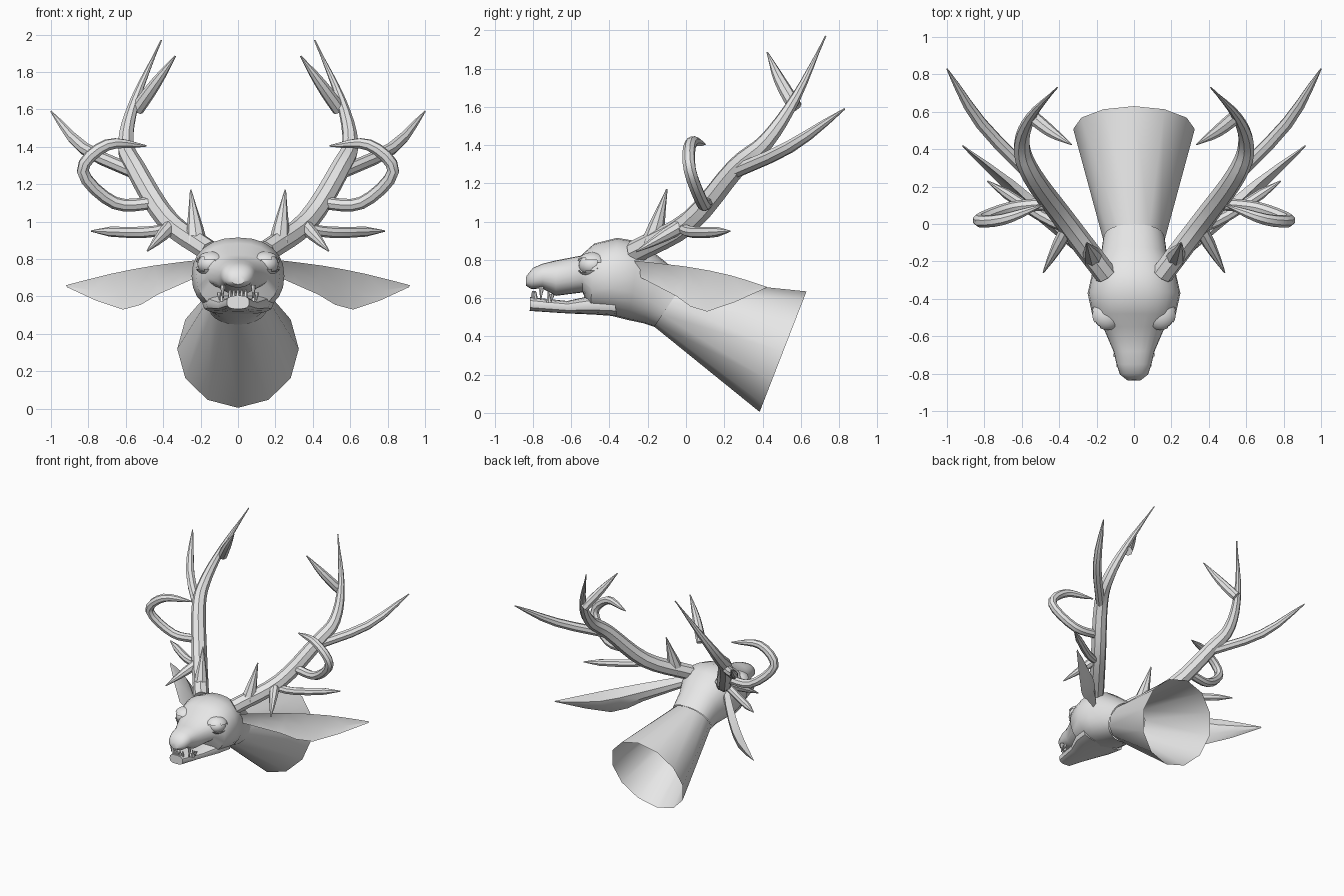
import bpy, bmesh, math
from mathutils import Vector, Matrix

if "Cube" in bpy.data.objects:
    bpy.data.objects.remove(bpy.data.objects["Cube"])

grey = bpy.data.materials.new("plain_grey")
grey.diffuse_color = (0.8, 0.8, 0.8, 1)
grey.use_nodes = True
grey.node_tree.nodes["Principled BSDF"].inputs["Base Color"].default_value = grey.diffuse_color


def add(name, bm, angle=40, recalc=True):
    if recalc:
        bmesh.ops.recalc_face_normals(bm, faces=bm.faces)
    me = bpy.data.meshes.new(name)
    bm.to_mesh(me)
    bm.free()
    me.materials.append(grey)
    ob = bpy.data.objects.new(name, me)
    bpy.context.collection.objects.link(ob)
    bpy.ops.object.select_all(action='DESELECT')
    ob.select_set(True)
    bpy.context.view_layer.objects.active = ob
    bpy.ops.object.shade_smooth_by_angle(angle=math.radians(angle))
    return ob


def skin(name, rings, cap_start=True, cap_end=True, angle=40):
    """Bridge rings of points into one surface."""
    bm = bmesh.new()
    rows = [[bm.verts.new(p) for p in ring] for ring in rings]
    n = len(rows[0])
    for r, s in zip(rows, rows[1:]):
        for i in range(n):
            j = (i + 1) % n
            bm.faces.new((r[i], r[j], s[j], s[i]))
    if cap_start:
        bm.faces.new(rows[0])
    if cap_end:
        bm.faces.new(rows[-1])
    return add(name, bm, angle)


def spow(v, e):
    return math.copysign(abs(v) ** e, v)


def section(sides, e, yt, zt, yb, zb, w):
    """Rounded ring from its top point, bottom point and half width."""
    ring = []
    for i in range(sides):
        a = 2 * math.pi * i / sides
        c = 0.5 + 0.5 * spow(math.cos(a), e)
        ring.append((w * spow(math.sin(a), e), yb + (yt - yb) * c, zb + (zt - zb) * c))
    return ring


def spline(ctrl, steps=3):
    """Smooth path through a few control points."""
    p = [Vector(c) for c in ctrl]
    p = [2 * p[0] - p[1]] + p + [2 * p[-1] - p[-2]]
    out = []
    for i in range(1, len(p) - 2):
        a, b, c, d = p[i - 1:i + 3]
        for k in range(steps):
            t = k / steps
            out.append(0.5 * (2 * b + (c - a) * t + (2 * a - 5 * b + 4 * c - d) * t * t
                              + (3 * b - a - 3 * c + d) * t ** 3))
    return out + [p[-2]]


def tine(name, s, r, power, *ctrl, sides=8, steps=3):
    """Tapering horn; a higher power keeps it thick until nearer the tip."""
    ps = [Vector((s * v.x, v.y, v.z)) for v in spline(ctrl, steps)]
    rings, side, n = [], None, len(ps) - 1
    for i, p in enumerate(ps):
        t = (ps[min(i + 1, n)] - ps[max(i - 1, 0)]).normalized()
        side = t.orthogonal() if side is None else side
        side = (side - t * side.dot(t)).normalized()
        up = t.cross(side)
        rad = max(r * (1 - (i / n) ** power), 0.004)
        rings.append([p + rad * (side * math.cos(a) + up * math.sin(a))
                      for a in (2 * math.pi * k / sides for k in range(sides))])
    skin(name, rings)


# Neck: open flaring tube
skin("neck", [section(12, 1, .63, .635, .385, .005, .325),
              section(12, 1, 0, .70, -.165, .45, .165)], False, False)

# Skull, brow and muzzle
head = [(0, .70, -.165, .45, .165), (-.12, .80, -.22, .468, .178), (-.24, .895, -.30, .485, .225),
        (-.36, .915, -.38, .505, .248), (-.48, .885, -.50, .525, .222),
        (-.55, .822, -.54, .63, .168), (-.68, .797, -.68, .612, .11),
        (-.75, .78, -.75, .65, .093), (-.80, .758, -.81, .648, .075),
        (-.835, .715, -.837, .665, .035)]
skin("head", [section(24, .88, *h) for h in head], False)

# Lower jaw
jaw = [(-.38, .62, -.36, .505, .19), (-.50, .612, -.48, .514, .17),
       (-.62, .585, -.62, .52, .11), (-.815, .605, -.817, .533, .06)]
skin("lower_jaw", [section(16, .7, *j) for j in jaw])

# Front teeth along the lower lip
for k in range(-2, 3):
    x, y = k * .021, -.80 + abs(k) * .006
    tine("front_tooth", 1, .011, 4, (x, y, .595), (x, y, .637), sides=6)

for s, side in ((1, "left_"), (-1, "right_")):
    # Antler beam
    tine(side + "antler_beam", s, .06, 2.6, (.15, -.27, .84), (.37, .02, 1.0), (.545, .26, 1.28),
         (.60, .42, 1.42), (.55, .575, 1.65), (.41, .73, 1.97), steps=4)
    # Antler tines
    tine(side + "inner_top_tine", s, .037, 2.5, (.54, .57, 1.6), (.44, .49, 1.74),
         (.335, .425, 1.885))
    tine(side + "rear_tine", s, .036, 4, (.52, .23, 1.25), (.82, .54, 1.39), (1.0, .83, 1.59))
    tine(side + "curled_tine", s, .034, 9, (.44, .11, 1.1), (.66, .085, 1.1), (.83, .02, 1.27),
         (.70, .025, 1.41), (.49, .10, 1.405), steps=4)
    tine(side + "side_tine", s, .03, 12, (.34, -.03, .97), (.5, .045, .943), (.785, .23, .95))
    tine(side + "lower_spur", s, .038, 2, (.36, -.03, .975), (.485, -.26, .843))
    tine(side + "brow_tine", s, .058, 1.2, (.22, -.18, .88), (.253, -.10, 1.17))

    # Ear: cupped leaf, bulging at the back
    top = spline([(.17, -.31, .80), (.45, 0, .765), (.685, .23, .72), (.92, .42, .66)], 2)
    low = spline([(.18, -.26, .72), (.43, -.05, .61), (.615, .11, .53), (.915, .41, .65)], 2)
    rings = []
    for i, (t, b) in enumerate(zip(top, low)):
        back = Vector((-.55, .8, -.1)) * (.006 + .05 * math.sin(math.pi * (i + 1) / 7))
        ring = [t, t.lerp(b, .5) + back * .35, b, t.lerp(b, .65) + back, t.lerp(b, .3) + back]
        rings.append([(s * v.x, v.y, v.z) for v in ring])
    skin(side + "ear", rings, angle=35)

    # Eyeball and eyelids with an almond opening
    centre = Vector((s * .143, -.487, .772))
    out = Vector((s * .68, -.73, 0)).normalized()
    for part, r in (("eyeball", .074), ("eyelids", .086)):
        bm = bmesh.new()
        bmesh.ops.create_uvsphere(bm, u_segments=24, v_segments=16, radius=r)
        if part == "eyelids":
            gone = []
            for f in bm.faces:
                c = f.calc_center_median() / r
                if c.dot(out) > .2 and abs(c.z) < .55 * c.dot(out):
                    gone.append(f)
            bmesh.ops.delete(bm, geom=gone, context='FACES')
        bmesh.ops.transform(bm, verts=bm.verts, matrix=Matrix.Translation(centre)
                            @ Matrix.Diagonal((1, 1, .8, 1)))
        add(side + part, bm, 60, part == "eyeball")

    # Fangs: upper ones point down, the lower one points up
    for x, y, base, tip in ((.082, -.755, .66, .592), (.10, -.70, .62, .585),
                            (.085, -.715, .575, .635)):
        tine(side + "fang", s, .014, 1.5, (x, y, base), (x, y - .005, tip), sides=6)
